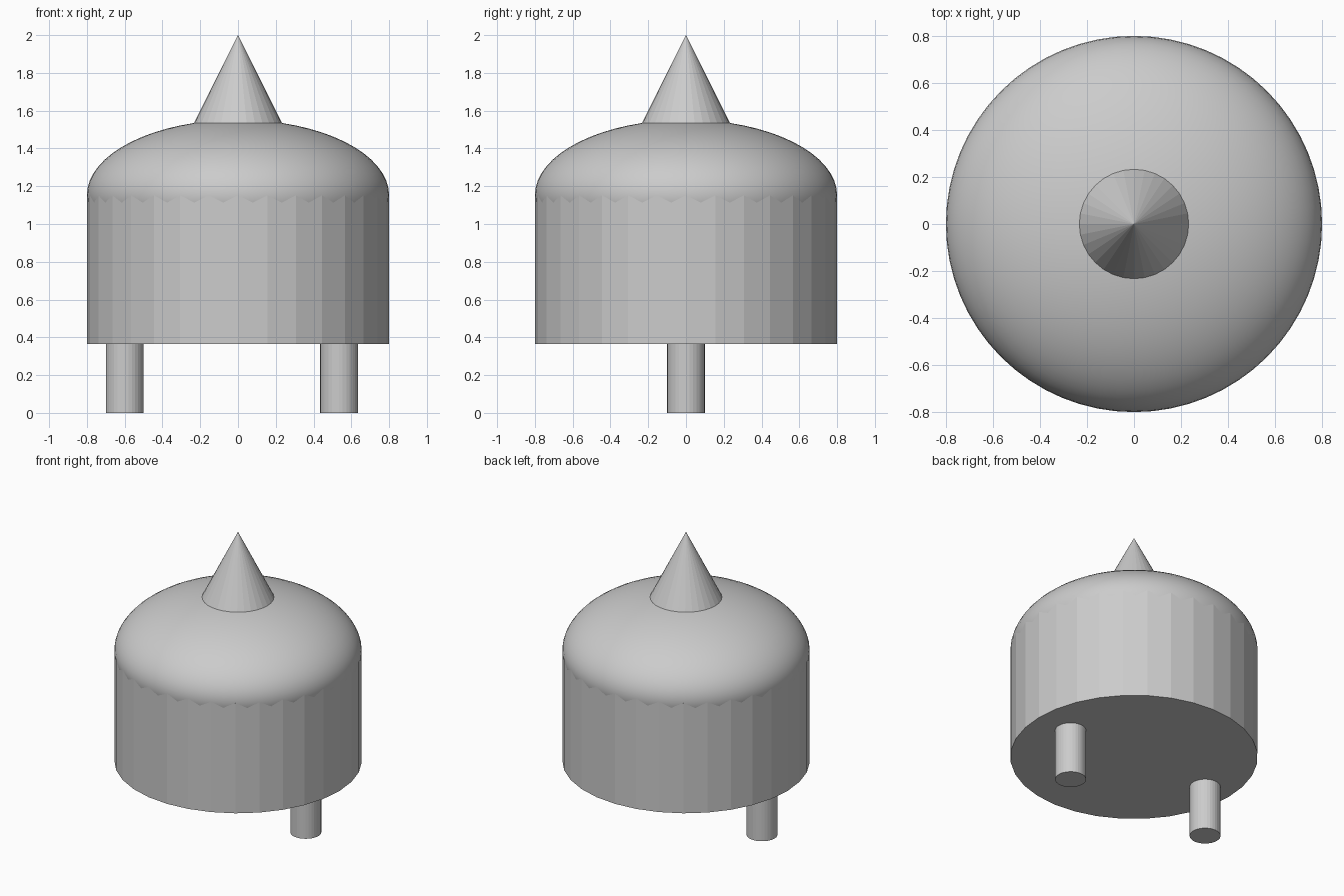
import bpy

if "Cube" in bpy.data.objects:
    bpy.data.objects.remove(bpy.data.objects["Cube"])

grey = bpy.data.materials.new("light grey")
grey.diffuse_color = (0.6, 0.6, 0.6, 1.0)
grey.use_nodes = True
grey.node_tree.nodes["Principled BSDF"].inputs["Base Color"].default_value = grey.diffuse_color


def finish(name):
    obj = bpy.context.object
    obj.name = name
    obj.data.materials.append(grey)
    return obj


def cylinder(name, radius, x, z0, z1):
    bpy.ops.mesh.primitive_cylinder_add(
        vertices=32, radius=radius, depth=z1 - z0, location=(x, 0, (z0 + z1) / 2))
    return finish(name)


# Flat-sided drum body
cylinder("body", 0.8, 0, 0.365, 1.15)

# Two legs, slightly uneven in x
cylinder("left_leg", 0.1, -0.6, 0, 0.4)
cylinder("right_leg", 0.1, 0.535, 0, 0.4)

# Smooth flattened dome, its lower half hidden inside the body
bpy.ops.mesh.primitive_uv_sphere_add(
    segments=64, ring_count=32, radius=0.8, location=(0, 0, 1.152))
dome = finish("dome")
dome.scale.z = 0.5
bpy.ops.object.shade_smooth()

# Pointed cone, sunk a little into the dome
bpy.ops.mesh.primitive_cone_add(
    vertices=32, radius1=0.25, radius2=0, depth=0.5, location=(0, 0, 1.75))
finish("spike")
